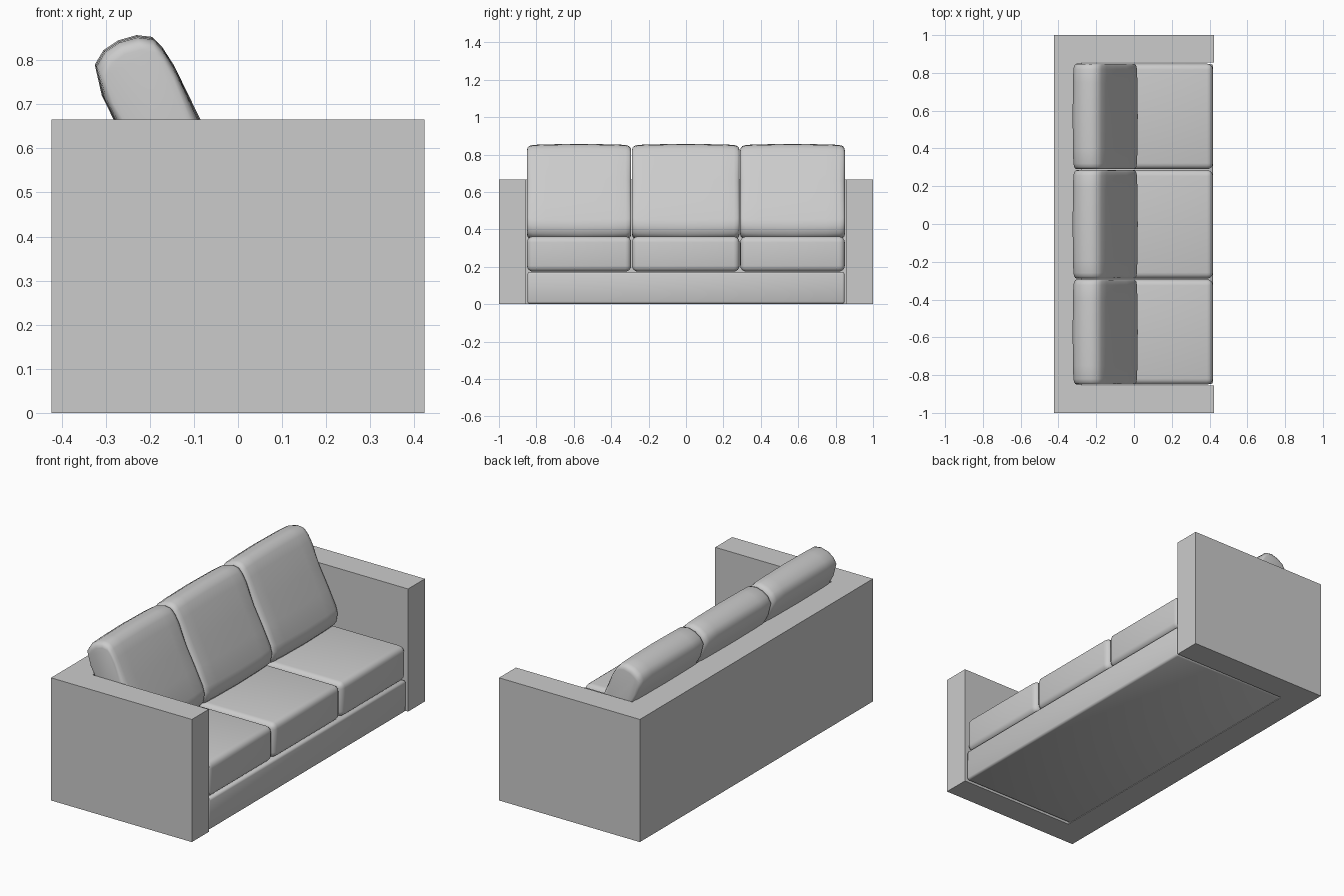
import bpy
import bmesh
import math

cube = bpy.data.objects.get("Cube")
if cube:
    bpy.data.objects.remove(cube, do_unlink=True)

GREY = (0.6, 0.6, 0.6, 1.0)
fabric = bpy.data.materials.new("grey fabric")
fabric.use_nodes = True
fabric.diffuse_color = GREY
fabric.node_tree.nodes["Principled BSDF"].inputs["Base Color"].default_value = GREY


def make_object(name, bm):
    bmesh.ops.recalc_face_normals(bm, faces=bm.faces)
    mesh = bpy.data.meshes.new(name)
    bm.to_mesh(mesh)
    bm.free()
    mesh.materials.append(fabric)
    obj = bpy.data.objects.new(name, mesh)
    bpy.context.collection.objects.link(obj)
    return obj


def smooth(obj, angle=50):
    bpy.ops.object.select_all(action="DESELECT")
    obj.select_set(True)
    bpy.context.view_layer.objects.active = obj
    bpy.ops.object.shade_smooth_by_angle(angle=math.radians(angle))


def rounded_box(name, low, high, radius, segments):
    bm = bmesh.new()
    bmesh.ops.create_cube(bm, size=1)
    for v in bm.verts:
        v.co = [(a + b) / 2 + c * (b - a) for a, b, c in zip(low, high, v.co)]
    bmesh.ops.bevel(bm, geom=bm.edges[:], offset=radius, segments=segments,
                    profile=0.5, affect="EDGES", clamp_overlap=True)
    smooth(make_object(name, bm))


def back_cushion(name, y0, y1):
    # Leaning side profile, lofted across the width with softened ends
    profile = [(-0.23, 0.857), (-0.195, 0.853), (-0.172, 0.83), (-0.145, 0.788),
               (-0.085, 0.665), (-0.03, 0.55), (0.012, 0.45), (0.02, 0.415),
               (0.012, 0.375), (-0.012, 0.35), (-0.06, 0.34), (-0.13, 0.36),
               (-0.165, 0.4), (-0.225, 0.53), (-0.282, 0.665), (-0.309, 0.72),
               (-0.325, 0.79), (-0.305, 0.823), (-0.272, 0.845)]
    cx, cz = -0.15, 0.6
    half, mid = (y1 - y0) / 2, (y0 + y1) / 2
    stations = [(0, 0.035), (0.003, 0.022), (0.012, 0.012), (0.03, 0.006),
                (0.1, 0.003), (half, 0)]
    stations += [(2 * half - d, s) for d, s in reversed(stations[:-1])]
    bm = bmesh.new()
    rings = []
    for depth, inset in stations:
        ring = []
        for x, z in profile:
            dx, dz = x - cx, z - cz
            k = 1 - inset / math.hypot(dx, dz)
            ring.append(bm.verts.new((cx + dx * k, mid - half + depth, cz + dz * k)))
        rings.append(ring)
    n = len(profile)
    for a, b in zip(rings, rings[1:]):
        for i in range(n):
            j = (i + 1) % n
            bm.faces.new((a[i], a[j], b[j], b[i]))
    bm.faces.new(rings[0])
    bm.faces.new(rings[-1])
    smooth(make_object(name, bm), 60)


# U-shaped frame: both arms and the back
DEPTH, INNER, BACK, TOP = 0.423, 0.855, -0.275, 0.666
outline = [(DEPTH, -1), (DEPTH, -INNER), (BACK, -INNER), (BACK, INNER),
           (DEPTH, INNER), (DEPTH, 1), (-DEPTH, 1), (-DEPTH, -1)]
bm = bmesh.new()
face = bm.faces.new([bm.verts.new((x, y, 0)) for x, y in outline])
ext = bmesh.ops.extrude_face_region(bm, geom=[face])
for v in ext["geom"]:
    if isinstance(v, bmesh.types.BMVert):
        v.co.z = TOP
make_object("arms_and_back", bm)

# Plinth under the seat
rounded_box("seat_base", (BACK - 0.01, -0.848, 0.002), (0.418, 0.848, 0.172), 0.012, 2)

# Three seat and back cushions
spans = {"right": (-0.85, -0.293), "middle": (-0.289, 0.286), "left": (0.29, 0.849)}
for side, (y0, y1) in spans.items():
    rounded_box(side + "_seat_cushion", (BACK, y0, 0.174), (0.418, y1, 0.362), 0.032, 4)
    back_cushion(side + "_back_cushion", y0, y1)
